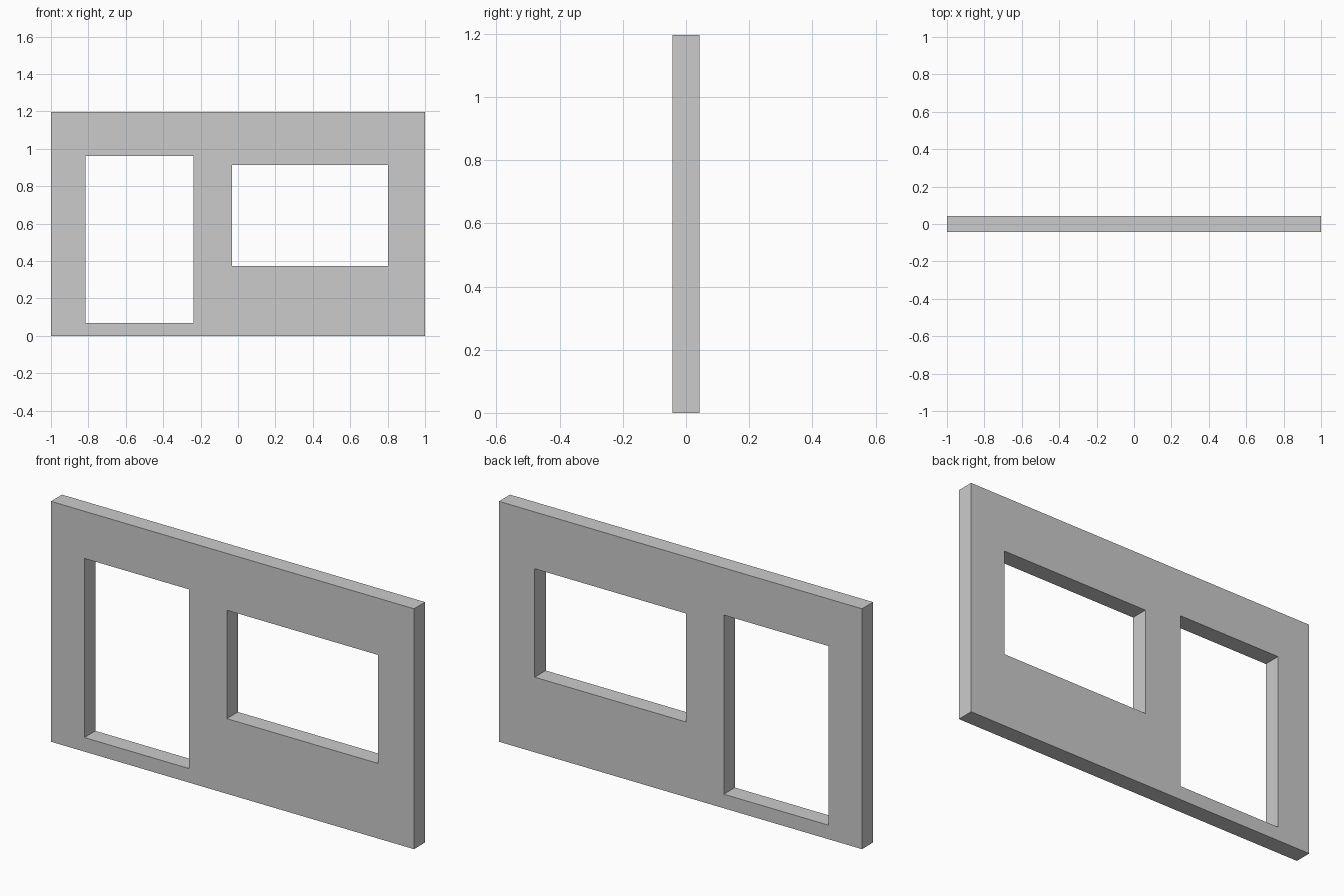
import bpy
import math

if "Cube" in bpy.data.objects:
    bpy.data.objects.remove(bpy.data.objects["Cube"])

THICKNESS = 0.087

# Wall profile in the x-z plane: outline, door opening, window opening
# each as (left, right, bottom, top)
RECTANGLES = [
    (-1.0, 1.0, 0.0, 1.197),
    (-0.816, -0.239, 0.07, 0.962),
    (-0.031, 0.803, 0.374, 0.914),
]


def add_rectangle(curve, left, right, bottom, top):
    spline = curve.splines.new('POLY')
    spline.points.add(3)
    corners = [(left, bottom), (right, bottom), (right, top), (left, top)]
    for point, (x, y) in zip(spline.points, corners):
        point.co = (x, y, 0, 1)
    spline.use_cyclic_u = True
    spline.use_smooth = False


# Filled flat curve: the inner rectangles become holes
profile = bpy.data.curves.new("wall_panel", 'CURVE')
profile.dimensions = '2D'
profile.fill_mode = 'BOTH'
profile.extrude = THICKNESS / 2
for rect in RECTANGLES:
    add_rectangle(profile, *rect)

# Stand the panel upright and turn it into a mesh
wall = bpy.data.objects.new("wall_panel", profile)
bpy.context.collection.objects.link(wall)
wall.rotation_euler.x = math.radians(90)
bpy.context.view_layer.objects.active = wall
wall.select_set(True)
bpy.ops.object.convert(target='MESH')
bpy.ops.object.transform_apply(location=False, rotation=True, scale=False)
bpy.ops.object.shade_flat()
